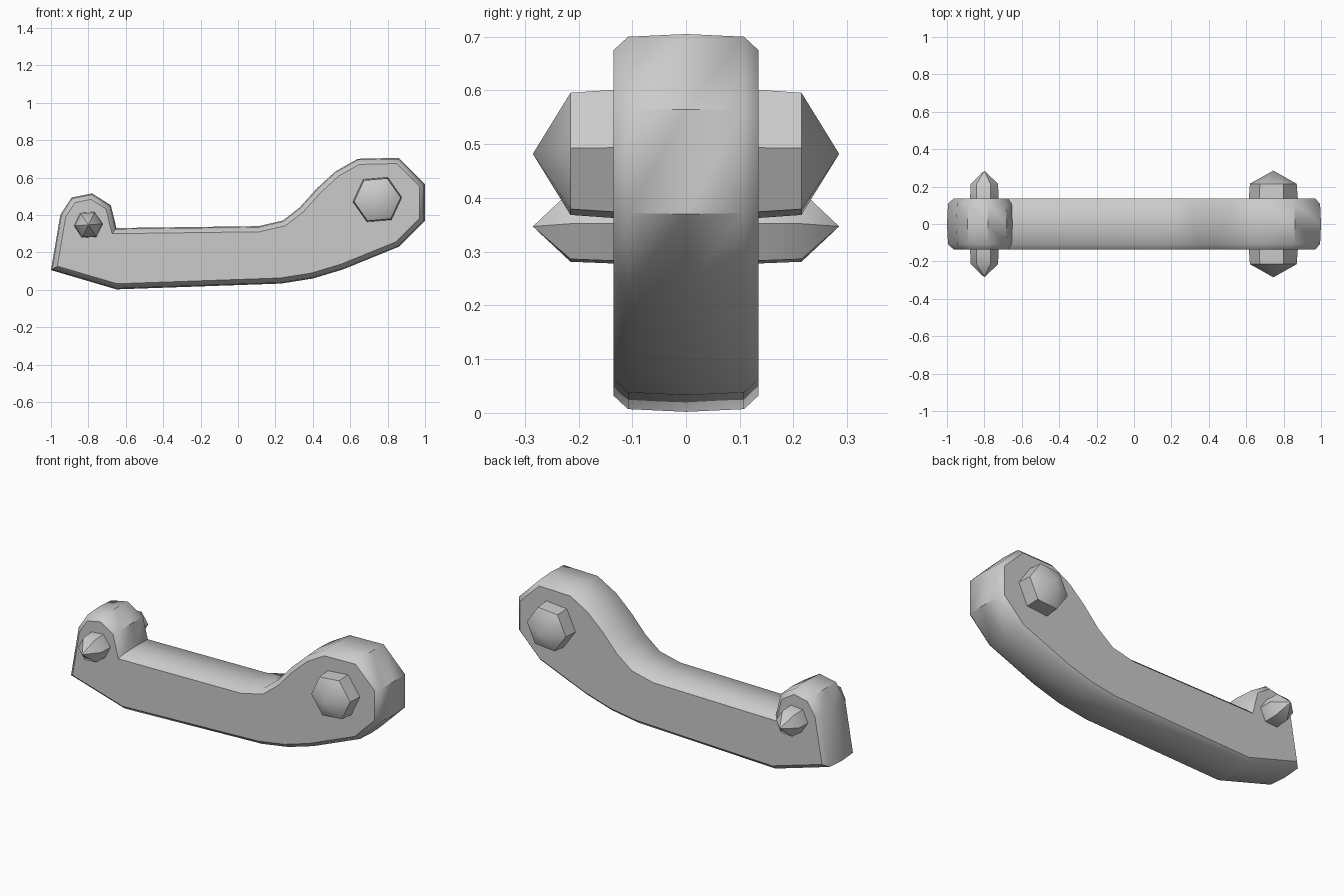
import bpy, bmesh
from math import cos, sin, pi, radians
from mathutils import Vector

if "Cube" in bpy.data.objects:
    bpy.data.objects.remove(bpy.data.objects["Cube"])


def make_object(name, rings, cap):
    """Skin a list of closed rings; cap is 'face' or 'tip' (pair of points)."""
    bm = bmesh.new()
    vs = [[bm.verts.new(p) for p in r] for r in rings]
    n = len(vs[0])
    for a, b in zip(vs, vs[1:]):
        for i in range(n):
            j = (i + 1) % n
            bm.faces.new((a[i], a[j], b[j], b[i]))
    if cap == 'face':
        bm.faces.new(vs[0])
        bm.faces.new(vs[-1])
    else:
        for ring, p in zip((vs[0], vs[-1]), cap):
            tip = bm.verts.new(p)
            for i in range(n):
                bm.faces.new((ring[i], ring[(i + 1) % n], tip))
    bmesh.ops.recalc_face_normals(bm, faces=bm.faces)
    mesh = bpy.data.meshes.new(name)
    bm.to_mesh(mesh)
    bm.free()
    ob = bpy.data.objects.new(name, mesh)
    bpy.context.collection.objects.link(ob)
    bpy.ops.object.select_all(action='DESELECT')
    ob.select_set(True)
    bpy.context.view_layer.objects.active = ob
    bpy.ops.object.shade_smooth_by_angle(angle=radians(42))
    return ob


def inset(pts, d):
    """Mitred inward offset of a counter-clockwise outline."""
    out = []
    for i, p in enumerate(pts):
        e1 = (p - pts[i - 1]).normalized()
        e2 = (pts[(i + 1) % len(pts)] - p).normalized()
        n1, n2 = Vector((-e1.y, e1.x)), Vector((-e2.y, e2.x))
        out.append(p + (n1 + n2) * d / (1 + n1.dot(n2)))
    return out


# Link arm: side outline (x, z), crowned and chamfered across its width
outline = [Vector(p) for p in (
    (-1, .105), (-.65, .002), (.23, .033), (.40, .06), (.56, .108),
    (.86, .23), (1, .37), (1, .565), (.86, .705), (.64, .70),
    (.52, .632), (.42, .54), (.33, .44), (.24, .37), (.11, .34),
    (-.65, .33), (-.68, .452), (-.78, .515), (-.89, .493), (-.95, .40))]
section = ((-.135, .03), (-.108, .005), (0, 0), (.108, .005), (.135, .03))
make_object("link_arm", [[(p.x, y, p.y) for p in inset(outline, d)]
                         for y, d in section], 'face')


# Pins: six-sided shafts with pointed ends, passing through the arm
def pin(name, x, z, r, turn):
    rings = [[(x + r * k * cos(turn + i * pi / 3), y,
               z + r * k * sin(turn + i * pi / 3)) for i in range(6)]
             for y, k in ((-.215, .95), (-.13, 1), (.13, 1), (.215, .95))]
    make_object(name, rings, ((x, -.285, z), (x, .285, z)))


pin("large_pin", .745, .482, .132, radians(5))
pin("small_pin", -.80, .347, .077, radians(4))
